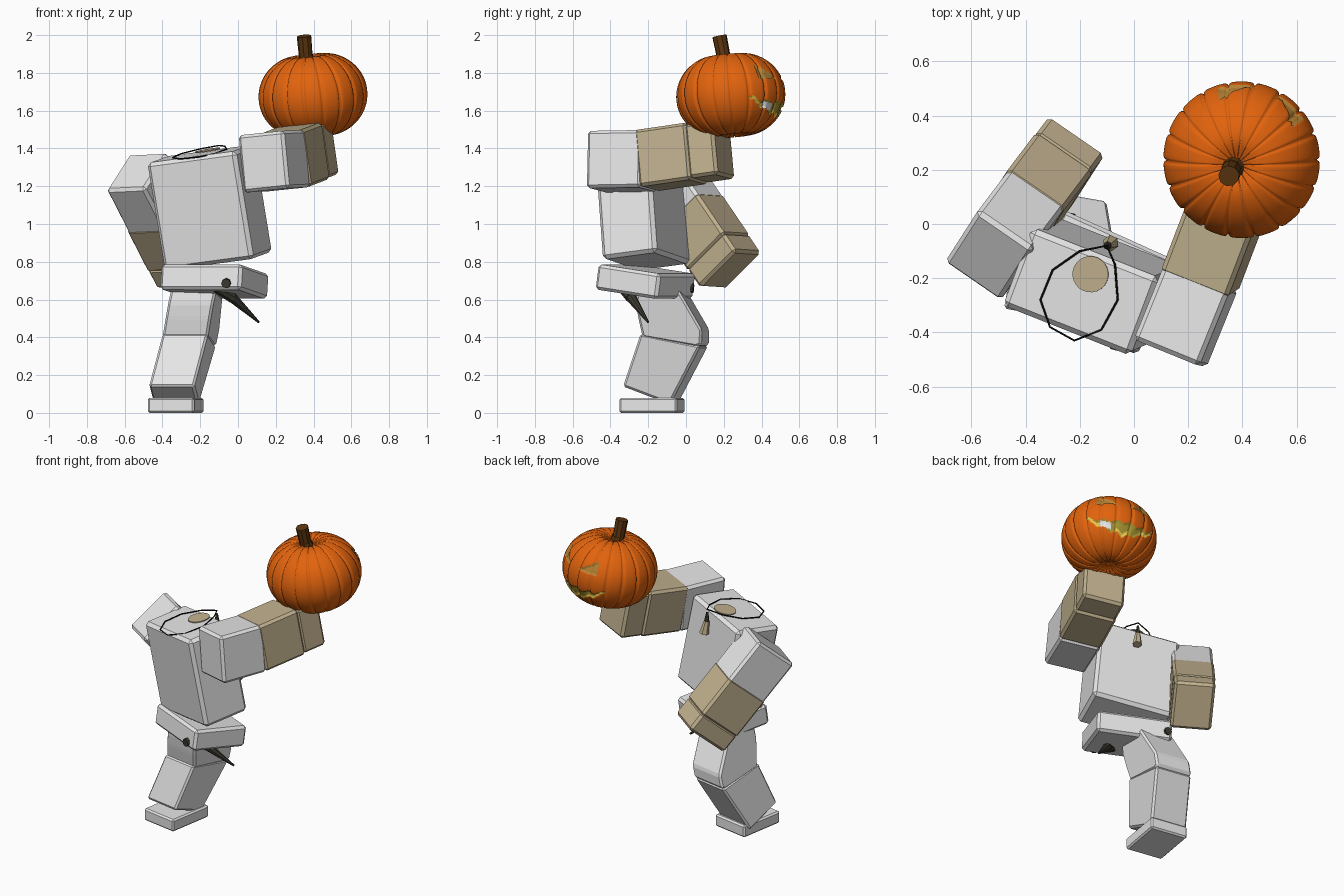
import bpy, bmesh, math
from mathutils import Vector, Matrix

cube = bpy.data.objects.get("Cube")
if cube:
    bpy.data.objects.remove(cube, do_unlink=True)


def material(name, r, g, b):
    m = bpy.data.materials.new(name)
    m.diffuse_color = (r, g, b, 1)
    m.use_nodes = True
    m.node_tree.nodes["Principled BSDF"].inputs["Base Color"].default_value = (r, g, b, 1)
    return m


GREY = material("pale grey", .82, .82, .82)
TAN = material("tan", .53, .435, .27)
ORANGE = material("pumpkin orange", .76, .125, .004)
BROWN = material("stem brown", .11, .038, .005)
OLIVE = material("dark olive", .045, .041, .028)
BLACK = material("cord black", .004, .004, .004)
AMBER = material("carved amber", .48, .23, .035)
YELLOW = material("mouth yellow", .38, .29, .03)
GOLD = material("tooth gold", .85, .6, .07)


def finish(name, bm, mats, matrix=None, smooth=False):
    bmesh.ops.recalc_face_normals(bm, faces=bm.faces[:])
    me = bpy.data.meshes.new(name)
    bm.to_mesh(me)
    bm.free()
    ob = bpy.data.objects.new(name, me)
    bpy.context.collection.objects.link(ob)
    for m in mats:
        me.materials.append(m)
    if matrix:
        ob.matrix_world = matrix
    if smooth:
        for p in me.polygons:
            p.use_smooth = True
    return ob


def frame(centre, xdir, zdir):
    """Orthonormal frame that keeps zdir and stays close to xdir."""
    z = Vector(zdir).normalized()
    x = Vector(xdir)
    x = (x - z * x.dot(z)).normalized()
    m = Matrix((x, z.cross(x), z)).transposed().to_4x4()
    m.translation = Vector(centre)
    return m


def chamfer(bm, width):
    bmesh.ops.bevel(bm, geom=bm.edges[:], offset=width, segments=1, affect='EDGES')


def box(name, centre, xdir, zdir, size, mat, width=.016):
    bm = bmesh.new()
    bmesh.ops.create_cube(bm, size=1)
    bmesh.ops.scale(bm, vec=size, verts=bm.verts[:])
    chamfer(bm, width)
    return finish(name, bm, [mat], frame(centre, xdir, zdir))


def limb(name, start, end, xdir, w, d, mat, width=.016):
    a, b = Vector(start), Vector(end)
    return box(name, (a + b) / 2, xdir, a - b, (w, d, (a - b).length), mat, width)


def cone(name, start, end, r1, r2, mat, sides=8):
    a, b = Vector(start), Vector(end)
    bm = bmesh.new()
    bmesh.ops.create_cone(bm, cap_ends=True, segments=sides, radius1=r1, radius2=r2,
                          depth=(b - a).length)
    return finish(name, bm, [mat], frame((a + b) / 2, (1, .1, .05), b - a))


# Torso and hips
torso_x, torso_z = Vector((.46, -.18, .05)), Vector((-.09, -.04, .55))
box("torso", (-.15, -.23, 1.087), torso_x, torso_z, (.51, .31, .58), GREY, .02)
box("hips", (-.125, -.215, .695), (.41, -.19, -.035), (.06, .13, 1), (.47, .365, .135), GREY)


def torso_top(x, y, lift=0):
    """Height of the sloping shoulder plane."""
    return 1.37 + .158 * (x + .2) + .127 * (y + .255) + lift


# Neck patch
nx, ny = -.16, -.185
neck = Vector((nx, ny, torso_top(nx, ny, .002)))
up = torso_z.normalized()
cone("neck_patch", neck, neck + up * .006, .067, .067, TAN, 24)

# Left arm, raised forward
left_x = (.24, -.1, .025)
limb("left_upper_arm", (.133, -.478, 1.33), (.25, -.19, 1.335), left_x, .262, .305, GREY)
limb("left_forearm", (.24, -.215, 1.335), (.345, .06, 1.375), left_x, .268, .305, TAN)
limb("left_hand", (.34, .05, 1.373), (.397, .2, 1.395), left_x, .262, .29, TAN)

# Right arm, hanging forward and inward
shoulder, wrist_end = Vector((-.537, -.12, 1.28)), Vector((-.268, .236, .755))
right_x = (.84, -.54, 0)


def along(t):
    return shoulder.lerp(wrist_end, t)


limb("right_upper_arm", along(0), along(.45), right_x, .25, .3, GREY)
limb("right_forearm", along(.41), along(.83), right_x, .256, .305, TAN)
limb("right_hand", along(.81), along(1), right_x, .25, .3, TAN)

# Single bent leg: side profiles (depth, height) extruded across the leg width
leg_frame = Matrix.Translation((-.3, -.12, 0)) @ Matrix.Rotation(math.radians(-10), 4, 'Z')


def leg_part(name, profile, half=.122, lean=.2):
    bm = bmesh.new()
    sides = [[bm.verts.new((s * half + lean * (z - .23), y, z)) for y, z in profile]
             for s in (-1, 1)]
    bm.faces.new(sides[0])
    bm.faces.new(sides[1])
    n = len(profile)
    for i in range(n):
        j = (i + 1) % n
        bm.faces.new((sides[0][i], sides[0][j], sides[1][j], sides[1][i]))
    bmesh.ops.recalc_face_normals(bm, faces=bm.faces[:])
    chamfer(bm, .012)
    return finish(name, bm, [GREY], leg_frame)


leg_part("upper_leg", [(-.1, .71), (-.115, .58), (-.105, .5), (-.085, .4), (.2, .35),
                       (.23, .36), (.235, .44), (.135, .62), (.08, .71)])
leg_part("lower_leg", [(-.2, .14), (-.095, .42), (.225, .355), (.05, .045)])
box("foot", (-.33, -.18, .04), (1, -.17, 0), (0, 0, 1), (.25, .31, .08), GREY, .01)

# Horn and knobs on the hips
cone("horn_base", (-.12, -.34, .66), (-.03, -.29, .61), .022, .03, OLIVE)
cone("horn_tip", (-.03, -.29, .61), (.11, -.2, .48), .028, .006, OLIVE)
for i, (a, b) in enumerate([((-.05, -.4, .69), (-.065, -.465, .685)),
                            ((-.25, -.03, .665), (-.24, .04, .66))]):
    cone("hip_knob_%d" % (i + 1), a, b, .03, .025, OLIVE)

# Cord necklace with a tooth pendant
loop = [(-.1, -.08), (-.2, -.1), (-.3, -.17), (-.345, -.28), (-.31, -.38),
        (-.22, -.43), (-.12, -.39), (-.06, -.28), (-.07, -.15)]
curve = bpy.data.curves.new("necklace_cord", 'CURVE')
curve.dimensions = '3D'
curve.bevel_depth = .004
curve.bevel_resolution = 1
spline = curve.splines.new('POLY')
spline.points.add(len(loop) - 1)
for p, (x, y) in zip(spline.points, loop):
    p.co = (x, y, torso_top(x, y, .008), 1)
spline.use_cyclic_u = True
curve.materials.append(BLACK)
bpy.context.collection.objects.link(bpy.data.objects.new("necklace_cord", curve))
cone("pendant_cap", (-.1, -.082, 1.395), (-.097, -.08, 1.335), .007, .016, OLIVE, 6)
cone("pendant", (-.097, -.08, 1.335), (-.085, -.07, 1.255), .017, .03, TAN, 6)

# Ribbed pumpkin; carved face chosen by angle around the face direction
SEG, RINGS, RIBS, FACE = 216, 108, 18, math.radians(70)
tilt = Vector((0, 0, 1)).rotation_difference(Vector((-.1, -.09, 1)))
pumpkin_frame = Matrix.Translation((.397, .237, 1.68)) @ tilt.to_matrix().to_4x4()


def zigzag(t):
    return abs((t % 1) * 2 - 1)


def carved(az, el):
    """Material slot for a direction in degrees from the face centre."""
    u = abs(az)
    # Slanted eyes, tall at the outer end
    if 9 < u < 37 and 13 < el < 15 + (u - 9) * .8:
        return 1
    mid = -28 + u * u / 150
    if u < 50:
        reach = 14 * (1 - u / 75)
        top = mid + reach - 6 * zigzag(az / 18)
        low = mid - reach + 6 * zigzag(az / 18 + .5)
        if low < el < top:
            if -31 < az < -16 and abs(el - mid) < 5:
                return 4
            return 3 if el < low + 6 and zigzag(az / 36) > .4 else 2
    return 0


def pumpkin_point(az, el):
    c, s = max(math.cos(el), 0), math.sin(el)
    groove = (1 - abs(math.sin(az * RIBS / 2))) ** 6
    r = .289 * c ** .85 * (1 - .045 * groove)
    z = .228 * s * (1 - .03 * groove) - math.copysign(.04, s) * math.exp(-(r / .07) ** 2)
    return Vector((r * math.cos(az), r * math.sin(az), z))


bm = bmesh.new()
rows = []
for i in range(1, RINGS):
    el = math.pi * (i / RINGS - .5)
    rows.append([bm.verts.new(pumpkin_point(2 * math.pi * j / SEG, el)) for j in range(SEG)])
for i in range(RINGS - 2):
    for j in range(SEG):
        k = (j + 1) % SEG
        f = bm.faces.new((rows[i][j], rows[i][k], rows[i + 1][k], rows[i + 1][j]))
        az = math.degrees(2 * math.pi * (j + .5) / SEG - FACE)
        az = (az + 180) % 360 - 180
        f.material_index = carved(az, 180 * ((i + 1.5) / RINGS - .5))
bm.faces.new(rows[0])
bm.faces.new(rows[-1])
# Sink the carved openings slightly
inside = {v for f in bm.faces if f.material_index for v in f.verts
          if all(g.material_index for g in v.link_faces)}
for v in inside:
    v.co *= .97
finish("pumpkin", bm, [ORANGE, AMBER, YELLOW, GOLD, GREY], pumpkin_frame, smooth=True)

# Stem with a flared foot
cone("stem_foot", (.37, .212, 1.83), (.36, .2, 1.89), .05, .038, BROWN, 9)
cone("stem", (.36, .2, 1.88), (.35, .177, 1.995), .037, .039, BROWN, 9)
